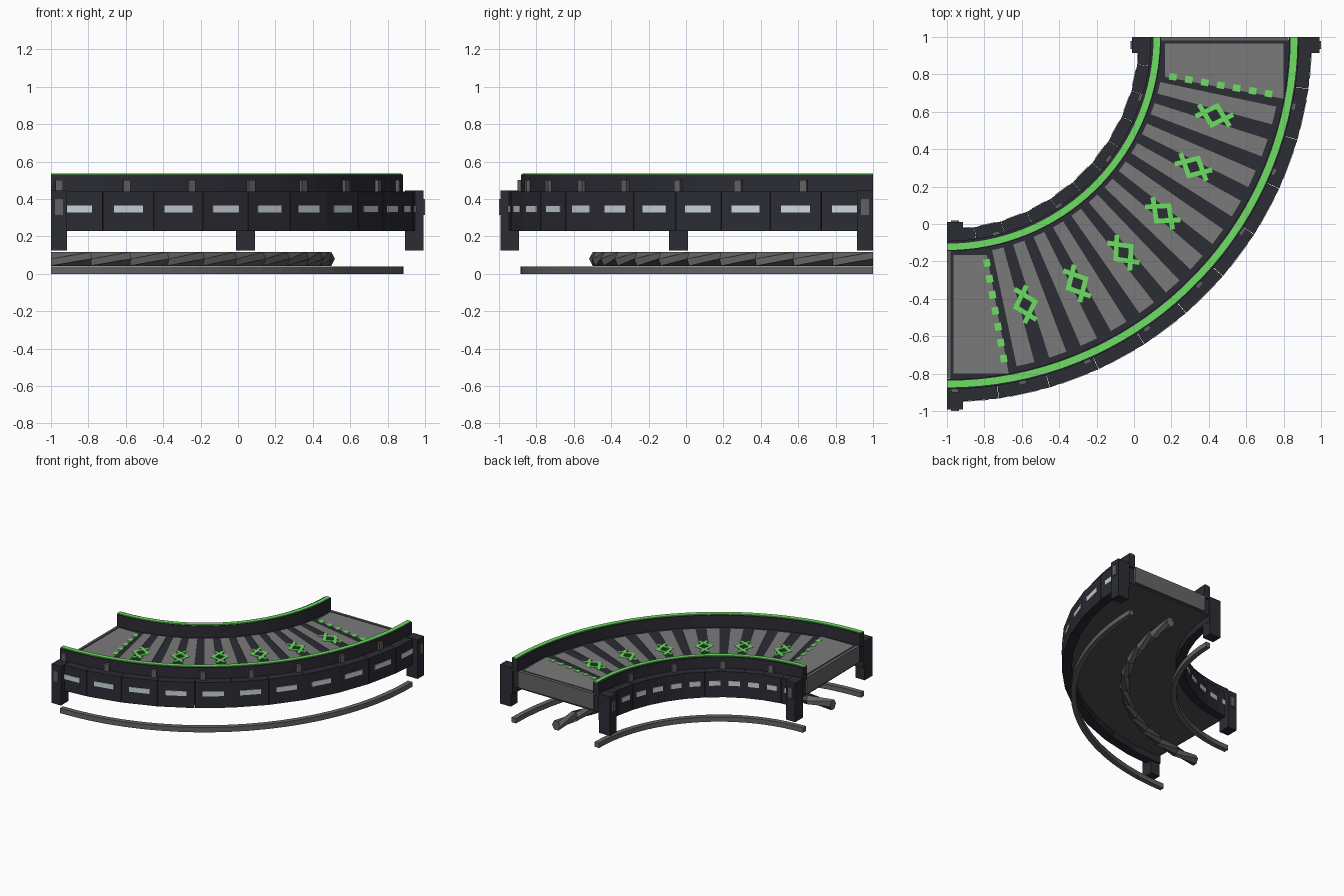
import bpy, bmesh, math
from mathutils import Vector

if "Cube" in bpy.data.objects:
    bpy.data.objects.remove(bpy.data.objects["Cube"])

# The track is a quarter turn about the corner (-1, 1)
CX, CY = -1.0, 1.0
rad = math.radians


def material(name, col):
    m = bpy.data.materials.new(name)
    m.diffuse_color = (*col, 1)
    m.use_nodes = True
    m.node_tree.nodes["Principled BSDF"].inputs["Base Color"].default_value = m.diffuse_color
    return m


NAVY = material("dark navy metal", (0.025, 0.025, 0.035))
GREY = material("belt grey", (0.195, 0.195, 0.195))
STEEL = material("rail grey", (0.13, 0.13, 0.13))
UNDER = material("underside grey", (0.08, 0.08, 0.08))
GREEN = material("bright green", (0.15, 0.74, 0.12))
LAMP = material("pale lamp", (0.60, 0.68, 0.72))
STUD = material("stud grey", (0.12, 0.12, 0.12))


def P(a, r, z, t=0.0):
    """Point at angle a (degrees), radius r, tangential offset t."""
    s, c = math.sin(rad(a)), math.cos(rad(a))
    return Vector((CX + r * s + t * c, CY - r * c + t * s, z))


def sweep(bm, profile, a0=0, a1=90, n=22, twist=0):
    """Sweep a closed (r, z) profile along the arc, optionally twisting it by whole corners."""
    rings = [[bm.verts.new(P(a0 + (a1 - a0) * i / n, r, z)) for r, z in profile]
             for i in range(n + 1)]
    k = len(profile)
    for A, B in zip(rings, rings[1:]):
        for j in range(k):
            bm.faces.new((A[j], A[(j + 1) % k], B[(j + 1 + twist) % k], B[(j + twist) % k]))
    bm.faces.new(rings[0])
    bm.faces.new(rings[-1])


def rect(r0, r1, z0, z1):
    return [(r0, z0), (r1, z0), (r1, z1), (r0, z1)]


def prism(bm, a, r, outline, z0, z1):
    """Extrude a local (radial, tangential) outline upward."""
    lo = [bm.verts.new(P(a, r + u, z0, t)) for u, t in outline]
    hi = [bm.verts.new(P(a, r + u, z1, t)) for u, t in outline]
    k = len(outline)
    for j in range(k):
        bm.faces.new((lo[j], lo[(j + 1) % k], hi[(j + 1) % k], hi[j]))
    bm.faces.new(lo)
    bm.faces.new(hi)


def box(bm, a, r, dr, dt, z0, z1, t=0.0):
    u, v = dr / 2, dt / 2
    prism(bm, a, r, [(-u, t - v), (u, t - v), (u, t + v), (-u, t + v)], z0, z1)


def part(name, mat, build):
    bm = bmesh.new()
    build(bm)
    bmesh.ops.recalc_face_normals(bm, faces=bm.faces)
    me = bpy.data.meshes.new(name)
    bm.to_mesh(me)
    bm.free()
    me.materials.append(mat)
    ob = bpy.data.objects.new(name, me)
    bpy.context.collection.objects.link(ob)
    return ob


# Floor rails, the centre one a twisted hexagonal bar
part("inner_rail", STEEL, lambda b: sweep(b, rect(1.09, 1.13, 0, 0.04)))
part("outer_rail", STEEL, lambda b: sweep(b, rect(1.845, 1.885, 0, 0.04)))
part("centre_rail", STEEL, lambda b: sweep(b, [
    (1.48 + 0.038 * math.cos(rad(60 * i)), 0.08 + 0.037 * math.sin(rad(60 * i)) / 0.866)
    for i in range(6)], n=11, twist=1))

# Bed: one solid, dark belt on top and grey underside
TOP = 0.43
bed = part("belt_bed", NAVY, lambda b: sweep(b, rect(1.09, 1.88, 0.285, TOP), 0.5, 89.5))
bed.data.materials.append(UNDER)
for f in bed.data.polygons:
    f.material_index = 1 if f.normal.z < -0.5 else 0


def end_bars(b):
    for a, s in ((0, 1), (90, -1)):
        box(b, a, 1.4825, 0.685, 0.020, 0.30, TOP + 0.004, 0.010 * s)


part("end_bars", STEEL, end_bars)

# Grey belt: a plain landing at each end and twelve wedge slats between
STEP = 63 / 11


def slats(b):
    for i in range(12):
        a = 13.5 + i * STEP
        sweep(b, rect(1.165, 1.80, TOP - 0.002, TOP + 0.004), a - 1.55, a + 1.55, 1)


def landings(b):
    for a, s in ((0, 1), (90, -1)):
        outline = [(-0.32, 0.036 * s), (0.315, 0.036 * s),
                   (0.315, 1.80 * math.tan(rad(10.4)) * s), (-0.32, 1.165 * math.tan(rad(10.4)) * s)]
        prism(b, a, 1.485, outline, TOP - 0.002, TOP + 0.004)


part("belt_slats", GREY, slats)
part("belt_landings", GREY, landings)


# Green belt markings: dashed lines and crossed chevrons
def dashes(b):
    for a in (10, 80):
        for i in range(7):
            box(b, a, 1.227 + i * 0.0865, 0.040, 0.036, TOP, TOP + 0.007)


def chevrons(b):
    nu, nt, w = 0.0085, 0.0095, 0.017
    outline = [(-0.095 - nu, -0.033 + nt), (0, 0.053 + w), (0.095 + nu, -0.033 + nt),
               (0.095 - nu, -0.033 - nt), (0, 0.053 - w), (-0.095 + nu, -0.033 - nt)]
    for i in range(6):
        a = 13.5 + (2 * i + 0.5) * STEP
        for k, s in enumerate((1, -1)):
            prism(b, a, 1.49, [(u, s * t) for u, t in outline], TOP, TOP + 0.007 + 0.0005 * k)


part("dash_marks", GREEN, dashes)
part("chevron_marks", GREEN, chevrons)

# Raised curbs with green caps
for side, r0, r1, g0, g1 in (("inner", 1.09, 1.145, 1.105, 1.139),
                             ("outer", 1.83, 1.883, 1.838, 1.874)):
    part(side + "_curb", NAVY, lambda b: sweep(b, rect(r0, r1, TOP - 0.01, 0.53), n=33))
    part(side + "_curb_stripe", GREEN, lambda b: sweep(b, rect(g0, g1, 0.528, 0.537), n=33))

# Side walls: eleven flat panels each, with a lamp on every panel
PITCH = 90 / 11
for side, p0, p1, face in (("inner", 1.028, 1.095, 1.028), ("outer", 1.88, 1.953, 1.953)):
    def panels(b):
        for i in range(11):
            sweep(b, rect(p0, p1, 0.23, 0.44), i * PITCH + 0.04, (i + 1) * PITCH - 0.04, 1)

    def lamps(b):
        flat = face * math.cos(rad(PITCH / 2))
        for i in range(11):
            box(b, (i + 0.5) * PITCH, flat, 0.008, 0.082 * face, 0.327, 0.366)

    part(side + "_wall_panels", NAVY, panels)
    part(side + "_wall_lamps", LAMP, lamps)


# Small studs on the outside of the curbs
def curb_studs(b):
    for i in range(8):
        box(b, 1.3 + i * 11.05, 1.89, 0.024, 0.04, 0.438, 0.502)
    for i in range(4):
        box(b, 14 + i * 19.5, 1.085, 0.024, 0.04, 0.438, 0.502)


part("curb_studs", STUD, curb_studs)


# Corner posts with a stud on each outer face
def posts(b):
    for a, s in ((0, 1), (90, -1)):
        box(b, a, 1.04, 0.10, 0.085, 0.125, 0.445, 0.0425 * s)
        box(b, a, 1.942, 0.10, 0.085, 0.125, 0.445, 0.0425 * s)


def post_studs(b):
    for a, s in ((0, 1), (90, -1)):
        for r in (0.987, 1.993):
            box(b, a, r, 0.014, 0.042, 0.315, 0.40, 0.0425 * s)


part("corner_posts", NAVY, posts)
part("post_studs", STUD, post_studs)
